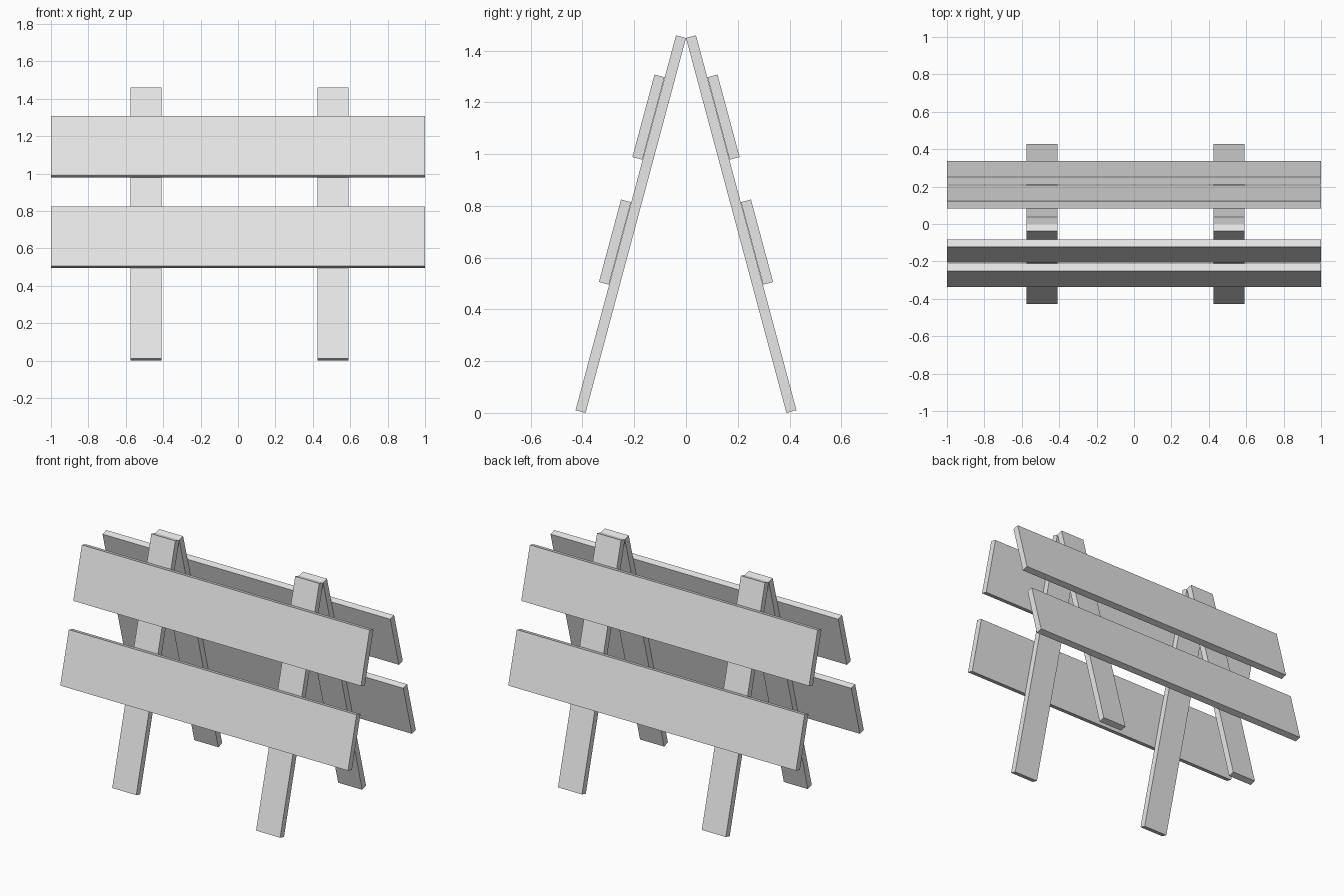
import bpy, math
from mathutils import Matrix, Vector

if "Cube" in bpy.data.objects:
    bpy.data.objects.remove(bpy.data.objects["Cube"])

TILT = math.radians(15)
LEG_LEN, LEG_W, THICK = 1.5, 0.167, 0.04
APEX_Z = LEG_LEN * math.cos(TILT)

grey = bpy.data.materials.new("plain_grey")
grey.diffuse_color = (0.8, 0.8, 0.8, 1)
grey.use_nodes = True
grey.node_tree.nodes["Principled BSDF"].inputs["Base Color"].default_value = grey.diffuse_color

FACES = [(0, 1, 3, 2), (4, 6, 7, 5), (0, 4, 5, 1),
         (2, 3, 7, 6), (0, 2, 6, 4), (1, 5, 7, 3)]


def board(name, side, x0, x1, t0, t1, n0, n1):
    """Box in leaning-frame coordinates: x across, t down the slope, n outwards."""
    s, c = math.sin(TILT), math.cos(TILT)
    verts = []
    for x in (x0, x1):
        for t in (t0, t1):
            for n in (n0, n1):
                verts.append((x, side * (t * s + n * c), APEX_Z - t * c + n * s))
    faces = FACES if side < 0 else [f[::-1] for f in FACES]
    mesh = bpy.data.meshes.new(name)
    mesh.from_pydata(verts, [], faces)
    # make sure normals face outwards
    centre = sum((Vector(v) for v in verts), Vector()) / 8
    p = mesh.polygons[0]
    if p.normal.dot(p.center - centre) < 0:
        mesh.flip_normals()
    mesh.materials.append(grey)
    ob = bpy.data.objects.new(name, mesh)
    bpy.context.collection.objects.link(ob)


for side, label in ((-1, "front"), (1, "back")):
    # leaning legs, meeting at the top
    for x, lr in ((-0.492, "left"), (0.508, "right")):
        board(f"{label}_leg_{lr}", side, x - LEG_W / 2, x + LEG_W / 2,
              0, LEG_LEN, 0, THICK)
    # wide planks fixed on the outside of the legs
    for t, level in ((0.168, "upper"), (0.668, "lower")):
        board(f"{label}_plank_{level}", side, -1, 1,
              t, t + 0.33, THICK + 0.001, 2 * THICK + 0.001)
